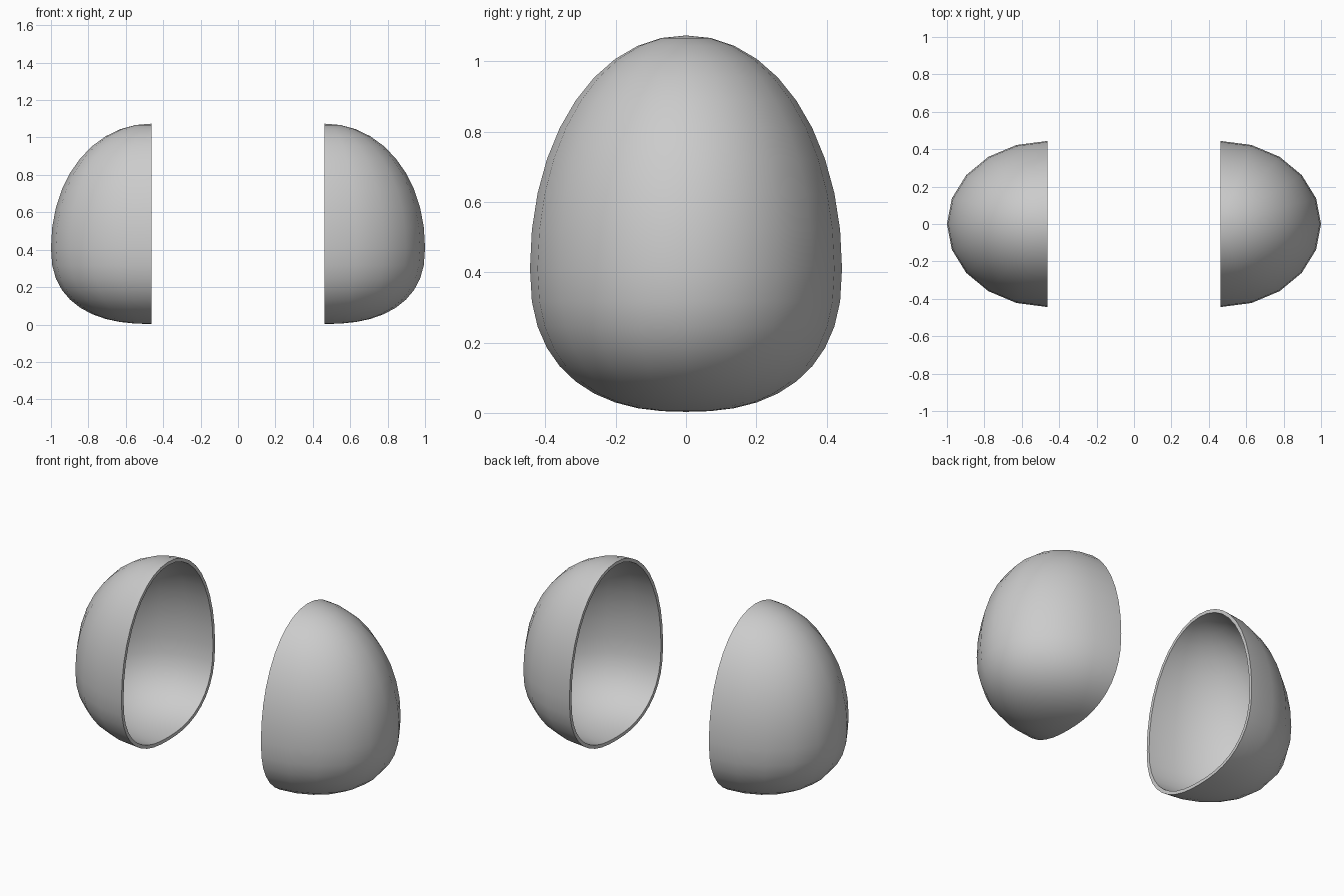
import bpy, bmesh
from math import sin, cos, pi, radians

if "Cube" in bpy.data.objects:
    bpy.data.objects.remove(bpy.data.objects["Cube"])

RINGS, SEGS = 20, 10          # pole to pole, half turn
RX, RY = 0.537, 0.444         # egg half-widths
Z_MID, Z_TOP, Z_BOT = 0.41, 1.074, 0.003
GAP, WALL = 0.463, 0.02


def profile(i, wall):
    """Radius factor and height of ring i (0 = top pole)."""
    s = sin(pi * i / RINGS)
    upper = i <= RINGS / 2
    p = 2.06 if upper else 2.4
    h = max(0.0, 1 - s ** p) ** (1 / p)
    if upper:
        return s, Z_MID + (Z_TOP - Z_MID - wall) * h
    return s, Z_MID - (Z_MID - Z_BOT - wall) * h


def add_skin(bm, side, wall):
    """Half egg surface; returns its open edge as a vertex loop."""
    rows = []
    for i in range(1, RINGS):
        s, z = profile(i, wall)
        rows.append([bm.verts.new((side * (GAP + (RX - wall) * s * sin(pi * j / SEGS)),
                                   (RY - wall) * s * cos(pi * j / SEGS), z))
                     for j in range(SEGS + 1)])
    top = bm.verts.new((side * GAP, 0, Z_TOP - wall))
    bottom = bm.verts.new((side * GAP, 0, Z_BOT + wall))
    for j in range(SEGS):
        bm.faces.new((top, rows[0][j], rows[0][j + 1]))
        bm.faces.new((bottom, rows[-1][j + 1], rows[-1][j]))
        for a, b in zip(rows, rows[1:]):
            bm.faces.new((a[j], b[j], b[j + 1], a[j + 1]))
    return [top] + [r[0] for r in rows] + [bottom] + [r[-1] for r in reversed(rows)]


def half_shell(name, side):
    bm = bmesh.new()
    outer = add_skin(bm, side, 0)
    inner = add_skin(bm, side, WALL)
    # flat rim joining both skins
    n = len(outer)
    for k in range(n):
        m = (k + 1) % n
        bm.faces.new((outer[k], outer[m], inner[m], inner[k]))
    bmesh.ops.recalc_face_normals(bm, faces=bm.faces[:])
    mesh = bpy.data.meshes.new(name)
    bm.to_mesh(mesh)
    bm.free()
    ob = bpy.data.objects.new(name, mesh)
    bpy.context.collection.objects.link(ob)
    bpy.ops.object.select_all(action='DESELECT')
    ob.select_set(True)
    bpy.context.view_layer.objects.active = ob
    bpy.ops.object.shade_smooth_by_angle(angle=radians(40))


# two hollow egg halves, open sides facing each other
half_shell("left_shell_half", -1)
half_shell("right_shell_half", 1)
